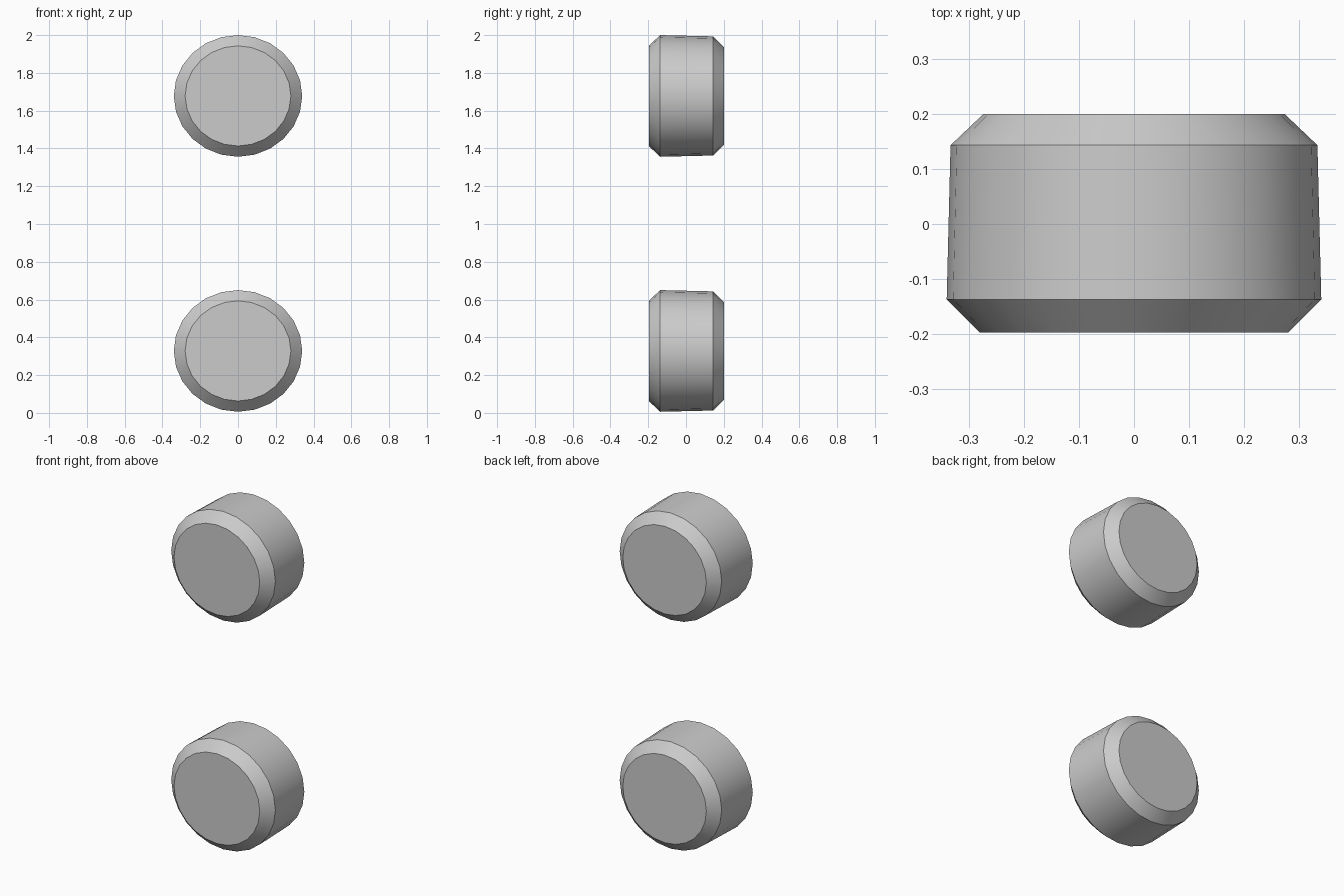
import bpy, bmesh, math

if "Cube" in bpy.data.objects:
    bpy.data.objects.remove(bpy.data.objects["Cube"])

SIDES = 24
FLATTEN = 0.322 / 0.34          # wheels are slightly squashed in z
# (y, x radius) from front cap to back cap
PROFILE = [(-0.197, 0.280), (-0.137, 0.340), (0.143, 0.333), (0.200, 0.273)]


def wheel(name, z):
    bm = bmesh.new()
    rings = []
    for y, r in PROFILE:
        rings.append([bm.verts.new((r * math.cos(a), y, r * FLATTEN * math.sin(a)))
                      for a in (2 * math.pi * i / SIDES for i in range(SIDES))])
    # tread and chamfers
    for a, b in zip(rings, rings[1:]):
        for i in range(SIDES):
            j = (i + 1) % SIDES
            bm.faces.new((a[i], a[j], b[j], b[i]))
    # flat caps
    bm.faces.new(rings[0])
    bm.faces.new(rings[-1])
    bmesh.ops.recalc_face_normals(bm, faces=bm.faces)
    mesh = bpy.data.meshes.new(name)
    bm.to_mesh(mesh)
    bm.free()
    ob = bpy.data.objects.new(name, mesh)
    ob.location.z = z
    bpy.context.collection.objects.link(ob)
    bpy.ops.object.select_all(action='DESELECT')
    ob.select_set(True)
    bpy.context.view_layer.objects.active = ob
    bpy.ops.object.shade_smooth_by_angle(angle=math.radians(30))


wheel("lower_wheel", 0.328)
wheel("upper_wheel", 1.678)
